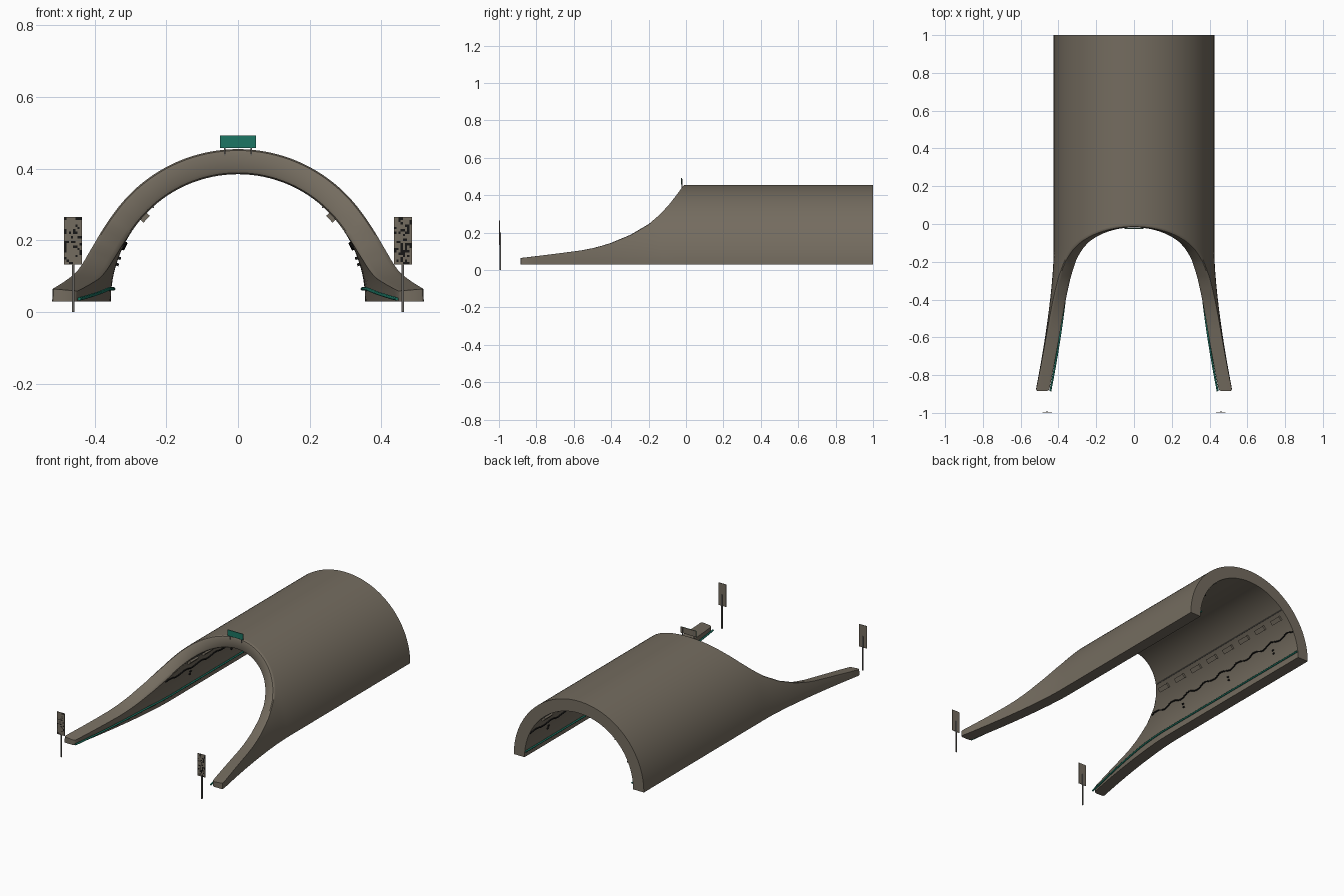
import bpy, bmesh, math, random
from mathutils import Matrix

if "Cube" in bpy.data.objects:
    bpy.data.objects.remove(bpy.data.objects["Cube"])

random.seed(4)
BASE, R_OUT, R_IN = 0.03, 0.425, 0.355


def material(name, rgb):
    m = bpy.data.materials.new(name)
    m.diffuse_color = (*rgb, 1)
    m.use_nodes = True
    m.node_tree.nodes["Principled BSDF"].inputs["Base Color"].default_value = m.diffuse_color
    return m


CONCRETE = material("warm grey concrete", (0.175, 0.150, 0.115))
TEAL = material("teal", (0.012, 0.180, 0.125))
BLACK = material("black", (0.008, 0.008, 0.008))
STEEL = material("grey steel", (0.130, 0.125, 0.115))


def finish(name, bm, mats, smooth=False):
    bmesh.ops.recalc_face_normals(bm, faces=bm.faces)
    me = bpy.data.meshes.new(name)
    bm.to_mesh(me)
    bm.free()
    ob = bpy.data.objects.new(name, me)
    bpy.context.collection.objects.link(ob)
    for m in mats:
        me.materials.append(m)
    if smooth:
        bpy.context.view_layer.objects.active = ob
        ob.select_set(True)
        bpy.ops.object.shade_smooth_by_angle(angle=math.radians(35))
        ob.select_set(False)
    return ob


def box(name, loc, size, mat, rot_y=0):
    bm = bmesh.new()
    bmesh.ops.create_cube(bm, size=1, matrix=Matrix.Translation(loc)
                          @ Matrix.Rotation(rot_y, 4, 'Y') @ Matrix.Diagonal((*size, 1)))
    return finish(name, bm, [mat])


def tube(name, pts, radius, mat):
    cu = bpy.data.curves.new(name, 'CURVE')
    cu.dimensions = '3D'
    cu.bevel_depth, cu.bevel_resolution, cu.use_fill_caps = radius, 2, True
    sp = cu.splines.new('POLY')
    sp.points.add(len(pts) - 1)
    for p, co in zip(sp.points, pts):
        p.co = (*co, 1)
    cu.materials.append(mat)
    ob = bpy.data.objects.new(name, cu)
    bpy.context.collection.objects.link(ob)


def flare(y):
    """Sideways spread of the wing walls towards the front."""
    return 0.095 * max(0, (-0.15 - y) / 0.73) ** 1.5


def arch(t, r, y):
    """Point on the arch at angle t, spread by the flare."""
    c = math.cos(t)
    side = 0 if abs(c) < 1e-6 else math.copysign(1, c)
    return (r * c + side * flare(y), y, BASE + r * math.sin(t))


# Swept portal edge: height of outer surface -> y of the cut
EDGE = [(0.065, -0.885), (0.085, -0.72), (0.11, -0.53), (0.14, -0.42), (0.19, -0.30),
        (0.25, -0.20), (0.30, -0.143), (0.35, -0.097), (0.40, -0.058), (0.455, -0.018)]


def portal_y(t):
    z = BASE + R_OUT * math.sin(t)
    if z <= EDGE[0][0]:
        return EDGE[0][1]
    for (z0, y0), (z1, y1) in zip(EDGE, EDGE[1:]):
        if z <= z1:
            return y0 + (y1 - y0) * (z - z0) / (z1 - z0)
    return EDGE[-1][1]


# Tunnel shell: one closed lengthwise profile per arch angle, bridged together
t0 = math.asin(0.035 / R_OUT)
half = [0] + [t0 + (math.pi / 2 - t0) * (i / 36) ** 1.25 for i in range(37)]
angles = half + [math.pi - t for t in half[-2::-1]]
LIP = [(0.425, 0.012), (0.421, 0.004), (0.412, 0), (0.368, 0), (0.359, 0.004), (0.355, 0.012)]
bm = bmesh.new()
rings = []
for t in angles:
    yp = portal_y(t)
    rows = [1, 0.5] + [0.05 + (yp + 0.012 - 0.05) * i / 16 for i in range(16)]
    prof = [(R_OUT, y) for y in rows] + [(r, yp + d) for r, d in LIP]
    prof += [(R_IN, y) for y in reversed(rows)]
    rings.append([bm.verts.new(arch(t, r, y)) for r, y in prof])
n = len(rings[0])
for a, b in zip(rings, rings[1:]):
    for i in range(n):
        j = (i + 1) % n
        bm.faces.new((a[i], a[j], b[j], b[i]))
# Flat footings
for ring in (rings[0], rings[-1]):
    for i in range(n // 2 - 1):
        bm.faces.new((ring[i], ring[i + 1], ring[n - 2 - i], ring[n - 1 - i]))
finish("tunnel_shell", bm, [CONCRETE], smooth=True)

for label, s in (("right", 1), ("left", -1)):
    def ang(deg):
        return math.radians(deg if s > 0 else 180 - deg)

    # Handrail along the wall, dropping along the wing
    rail = []
    for i in range(41):
        y = -0.885 + 1.885 * i / 40
        z = 0.065 - 0.028 * min(1, max(0, (-0.35 - y) / 0.53))
        rail.append((s * (0.347 + flare(y)), y, z))
    tube("handrail_" + label, rail, 0.005, TEAL)

    # Wavy cable and straight conduit
    cable = [arch(ang(26 + 1.2 * math.sin(i * 0.9) + random.uniform(-.3, .3)), 0.352, -0.22 + 1.22 * i / 60)
             for i in range(61)]
    tube("wall_cable_" + label, cable, 0.004, BLACK)
    tube("conduit_" + label, [arch(ang(48), 0.353, y) for y in (-0.08, 1)], 0.0025, STEEL)

    # Wall lamps
    for i in range(8):
        box(f"wall_lamp_{label}_{i}", arch(ang(42), 0.350, -0.05 + 0.139 * i),
            (0.014, 0.075, 0.026), CONCRETE, -ang(42))

    # Small wall markers
    for i in range(3):
        for k, deg in enumerate((17, 20)):
            box(f"wall_marker_{label}_{i}_{k}", arch(ang(deg), 0.352, 0.03 + 0.39 * i),
                (0.008, 0.010, 0.008), BLACK, -ang(deg))

    # Roadside sign: post, board and speckled face
    x = s * 0.46
    box("sign_post_" + label, (x, -0.993, 0.10), (0.006, 0.006, 0.20), STEEL)
    box("sign_board_" + label, (x, -0.997, 0.199), (0.05, 0.003, 0.132), CONCRETE)
    bm = bmesh.new()
    bmesh.ops.create_grid(bm, x_segments=8, y_segments=20, size=0.5,
                          matrix=Matrix.Translation((x, -1.0, 0.199))
                          @ Matrix.Rotation(math.pi / 2, 4, 'X')
                          @ Matrix.Diagonal((0.048, 0.13, 1, 1)))
    for f in bm.faces:
        f.material_index = int(random.random() < 0.25)
    finish("sign_face_" + label, bm, [CONCRETE, BLACK])

    # Portal sign leg
    box("portal_sign_leg_" + label, (s * 0.037, -0.021, 0.462), (0.004, 0.004, 0.05), STEEL)

# Portal sign above the crown
box("portal_sign_back", (0, -0.0225, 0.475), (0.10, 0.003, 0.035), CONCRETE)
box("portal_sign_face", (0, -0.025, 0.475), (0.10, 0.002, 0.035), TEAL)
